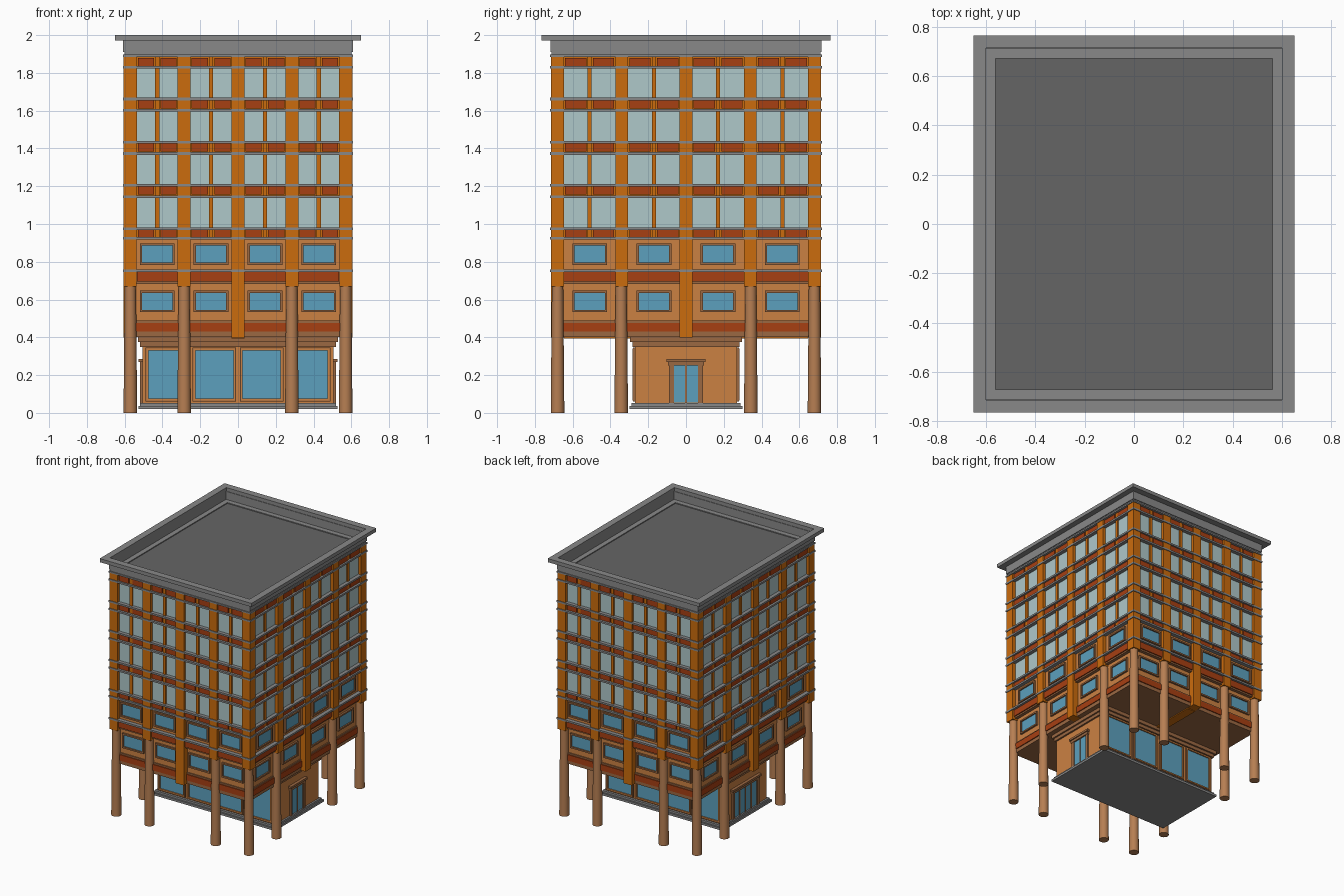
import bpy, bmesh, math

if "Cube" in bpy.data.objects:
    bpy.data.objects.remove(bpy.data.objects["Cube"])

HX, HY = 0.605, 0.715          # outer half sizes at the pilaster faces


def material(name, rgb):
    m = bpy.data.materials.new(name)
    m.diffuse_color = (*rgb, 1)
    m.use_nodes = True
    m.node_tree.nodes["Principled BSDF"].inputs["Base Color"].default_value = m.diffuse_color
    return m


ORANGE = material("orange brick", (0.60, 0.15, 0.004))
RED = material("red spandrel", (0.39, 0.05, 0.006))
TAN = material("tan wall", (0.60, 0.22, 0.055))
BROWN = material("brown trim", (0.33, 0.14, 0.055))
COLUMN = material("column tan", (0.47, 0.21, 0.085))
PALE = material("pale glass", (0.43, 0.58, 0.59))
BLUE = material("blue glass", (0.107, 0.352, 0.515))
STONE = material("grey stone", (0.25, 0.25, 0.25))
ROOF = material("dark roof", (0.13, 0.13, 0.13))


class Part:
    """One named object gathered from many boxes."""

    def __init__(self, name, mat):
        self.name, self.mat, self.bm = name, mat, bmesh.new()

    def box(self, x0, x1, y0, y1, z0, z1):
        vs = bmesh.ops.create_cube(self.bm, size=1)["verts"]
        for v in vs:
            v.co = ((x0 + x1) / 2 + v.co.x * (x1 - x0),
                    (y0 + y1) / 2 + v.co.y * (y1 - y0),
                    (z0 + z1) / 2 + v.co.z * (z1 - z0))

    def slab(self, hx, hy, z0, z1):
        self.box(-hx, hx, -hy, hy, z0, z1)

    def on_side(self, side, u0, u1, z0, z1, d0, d1):
        """Box on a side; u runs along it, d is the distance from the centre."""
        if side in "FB":
            s = -1 if side == "F" else 1
            a, b = sorted((s * d0, s * d1))
            self.box(u0, u1, a, b, z0, z1)
        else:
            s = -1 if side == "L" else 1
            a, b = sorted((s * d0, s * d1))
            self.box(a, b, u0, u1, z0, z1)

    def ring(self, hx, hy, t, z0, z1):
        for s in "FB":
            self.on_side(s, -hx, hx, z0, z1, hy - t, hy)
        for s in "LR":
            self.on_side(s, -hy + t, hy - t, z0, z1, hx - t, hx)

    def done(self):
        me = bpy.data.meshes.new(self.name)
        self.bm.to_mesh(me)
        self.bm.free()
        me.materials.append(self.mat)
        ob = bpy.data.objects.new(self.name, me)
        bpy.context.collection.objects.link(ob)
        return ob


def frame(part, side, u, hw, z0, z1, w, d0, d1):
    """Four bars round an opening of half width hw."""
    part.on_side(side, u - hw - w, u - hw, z0 - w, z1 + w, d0, d1)
    part.on_side(side, u + hw, u + hw + w, z0 - w, z1 + w, d0, d1)
    part.on_side(side, u - hw, u + hw, z0 - w, z0, d0, d1)
    part.on_side(side, u - hw, u + hw, z1, z1 + w, d0, d1)


# Wall cores
upper = Part("upper_wall", ORANGE)
upper.slab(HX - .03, HY - .03, .92, 1.89)
middle = Part("middle_wall", TAN)
middle.slab(HX - .025, HY - .025, .685, .92)
lower = Part("lower_wall", TAN)
lower.slab(HX - .045, HY - .045, .43, .685)
soffit = Part("soffit", BROWN)
soffit.slab(HX - .037, HY - .037, .402, .43)
soffit.ring(HX - .037, HY - .037, .02, .476, .488)
soffit.ring(HX - .02, HY - .02, .03, .683, .695)

# Pilasters, mullions, spandrels and windows on each side
pil = Part("pilasters", ORANGE)
mull = Part("mullions", ORANGE)
span = Part("spandrels", RED)
pale = Part("upper_windows", PALE)
blue = Part("lower_windows", BLUE)
frames = Part("lower_window_frames", BROWN)
for sx in (-1, 1):
    for sy in (-1, 1):
        cx, cy = sx * (HX - .034), sy * (HY - .034)
        pil.box(cx - .034, cx + .034, cy - .034, cy + .034, .67, 1.89)
floors = [.98, 1.21, 1.438, 1.667]
for side in "FBLR":
    L, D = (HX, HY) if side in "FB" else (HY, HX)
    q = (L - .035) / 2
    for u in (-q, q):
        pil.on_side(side, u - .034, u + .034, .67, 1.89, D - .068, D)
    pil.on_side(side, -.035, .035, .40, 1.89, D - .068, D)
    for u in (-1.5 * q, -.5 * q, .5 * q, 1.5 * q):
        h = q / 2 - .034
        mull.on_side(side, u - .011, u + .011, .92, 1.89, D - .035, D - .012)
        for a, b in ((u - h, u - .011), (u + .011, u + h)):
            for z in floors:
                pale.on_side(side, a, b, z, z + .158, D - .031, D - .023)
            for z in floors + [1.89]:
                span.on_side(side, a + .006, b - .006, z - .055, z - .01, D - .035, D - .008)
        # punched windows of the two lower floors
        for z, d in ((.795, D - .025), (.545, D - .045)):
            blue.on_side(side, u - .08, u + .08, z, z + .09, d - .002, d + .004)
            frame(frames, side, u, .08, z, z + .09, .012, d - .002, d + .014)
        span.on_side(side, u - h, u + h, .695, .746, D - .035, D - .012)
span.ring(HX - .03, HY - .03, .03, .43, .476)

# Stone string courses
band = Part("string_courses", STONE)
for z in (.746, .917, .968, 1.138, 1.198, 1.366, 1.426, 1.595, 1.655, 1.823):
    band.ring(HX + .005, HY + .005, .034, z, z + .014)

# Cornice, parapet and roof
corn = Part("cornice", STONE)
corn.ring(HX + .005, HY + .005, .04, 1.885, 1.897)
corn.ring(HX - .003, HY - .003, .04, 1.897, 1.91)
corn.ring(HX + .003, HY + .003, .008, 1.91, 1.972)
corn.ring(.652, .766, .052, 1.972, 2.0)
roof = Part("roof", ROOF)
roof.slab(.601, .712, 1.89, 1.903)

# Ground floor core with plinth and frieze
core = Part("ground_floor_wall", TAN)
core.slab(.505, .27, .05, .41)
plinth = Part("plinth", STONE)
plinth.slab(.528, .30, .02, .037)
plinth.slab(.518, .288, .037, .052)
frieze = Part("ground_floor_frieze", BROWN)
frieze.slab(.518, .284, .35, .375)
frieze.slab(.53, .297, .375, .405)
beam = Part("soffit_beams", ORANGE)
for s in "FB":
    beam.on_side(s, -.035, .035, .395, .41, .28, HY - .068)

# Shop windows, front and back
shop = Part("shop_windows", BLUE)
sframe = Part("shop_window_frames", TAN)
strim = Part("shop_window_trim", BROWN)
for s in "FB":
    for u in (-.375, -.125, .125, .375):
        shop.on_side(s, u - .1, u + .1, .075, .33, .268, .275)
        frame(sframe, s, u, .1, .075, .33, .01, .268, .284)
        frame(strim, s, u, .11, .065, .34, .005, .268, .28)

# Doors: a double door on the right, a wider set on the left
glass = Part("door_glass", BLUE)
dframe = Part("door_frames", BROWN)
for s, hw, leaves in (("R", .068, 2), ("L", .14, 4)):
    glass.on_side(s, -hw, hw, .055, .25, .503, .51)
    for e in (-1, 1):
        a, b = sorted((e * hw, e * (hw + .022)))
        dframe.on_side(s, a, b, .05, .25, .503, .518)
    dframe.on_side(s, -hw - .026, hw + .026, .25, .27, .503, .52)
    dframe.on_side(s, -hw - .034, hw + .034, .27, .286, .503, .528)
    for i in range(leaves + 1):
        u = -hw + 2 * hw * i / leaves
        dframe.on_side(s, u - .005, u + .005, .05, .25, .503, .514)

for p in (upper, middle, lower, soffit, pil, mull, span, pale, blue, frames, band, corn,
          roof, core, plinth, frieze, beam, shop, sframe, strim, glass, dframe):
    p.done()

# Ring of twelve tapered columns
xs, ys = (-.57, -.285, .285, .57), (-.68, -.343, .343, .68)
for i, x in enumerate(xs):
    for j, y in enumerate(ys):
        if i in (0, 3) or j in (0, 3):
            bpy.ops.mesh.primitive_cone_add(vertices=20, radius1=.036, radius2=.03,
                                            depth=.67, location=(x, y, .335))
            ob = bpy.context.object
            ob.name = "column"
            ob.data.materials.append(COLUMN)
            bpy.ops.object.shade_smooth_by_angle(angle=math.radians(40))
